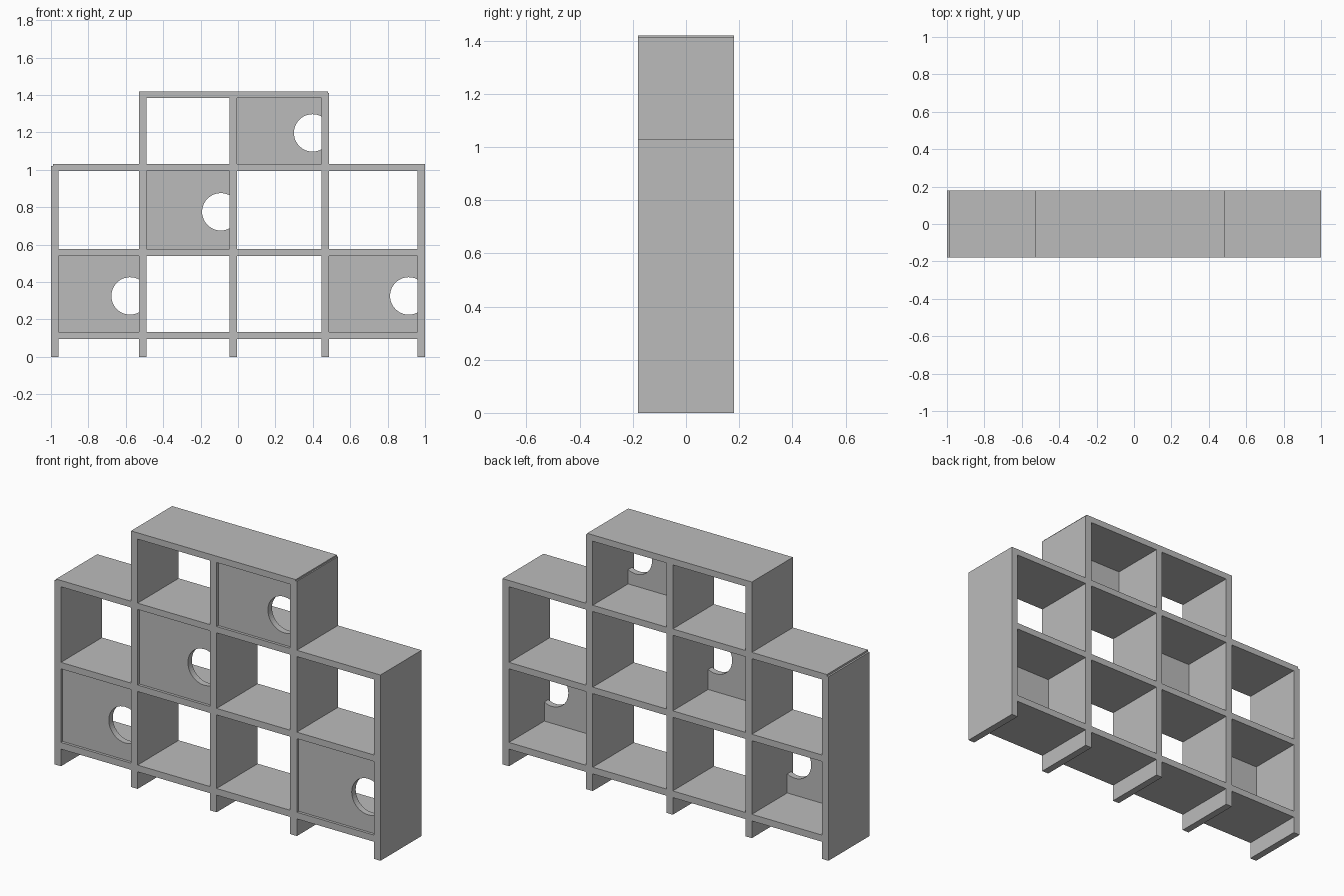
import bpy, bmesh, math

cube = bpy.data.objects.get("Cube")
if cube:
    bpy.data.objects.remove(cube, do_unlink=True)

grey = bpy.data.materials.new("plain_grey")
grey.use_nodes = True
COLOUR = (0.5, 0.5, 0.5, 1)
grey.diffuse_color = COLOUR
grey.node_tree.nodes["Principled BSDF"].inputs["Base Color"].default_value = COLOUR

FRONT, BACK = -0.18, 0.18


def finish(name, bm):
    bmesh.ops.recalc_face_normals(bm, faces=bm.faces)
    mesh = bpy.data.meshes.new(name)
    bm.to_mesh(mesh)
    bm.free()
    mesh.materials.append(grey)
    obj = bpy.data.objects.new(name, mesh)
    bpy.context.collection.objects.link(obj)
    return obj


def panel(name, outline, y0=FRONT, y1=BACK):
    """Extrude an x-z outline from y0 to y1."""
    bm = bmesh.new()
    face = bm.faces.new([bm.verts.new((x, y0, z)) for x, z in outline])
    grown = bmesh.ops.extrude_face_region(bm, geom=[face])["geom"]
    verts = [v for v in grown if isinstance(v, bmesh.types.BMVert)]
    bmesh.ops.translate(bm, verts=verts, vec=(0, y1 - y0, 0))
    return finish(name, bm)


def board(name, x0, x1, z0, z1):
    return panel(name, [(x0, z0), (x1, z0), (x1, z1), (x0, z1)])


# Uprights: (left edge, right edge, top)
uprights = [(-1, -0.96, 0.995), (-0.53, -0.49, 1.385), (-0.045, -0.005, 1.385),
            (0.446, 0.487, 1.385), (0.96, 1, 1.03)]
for i, (x0, x1, top) in enumerate(uprights):
    board(f"upright_{i + 1}", x0, x1, 0, top)

# Shelves fitted between neighbouring uprights
levels = [(0.095, 0.132), (0.54, 0.576), (0.995, 1.03)]
for col in range(4):
    x0, x1 = uprights[col][1], uprights[col + 1][0]
    for row, (z0, z1) in enumerate(levels):
        start = -0.99 if (col, row) == (0, 2) else x0
        board(f"shelf_{row + 1}_{col + 1}", start, x1, z0, z1)

# Top board, and the small lips where the boards stop short of an outer edge
board("top_board", -0.53, 0.48, 1.385, 1.42)
board("lower_lip", -1, -0.99, 0.995, 1.02)
board("upper_lip", 0.48, 0.487, 1.385, 1.412)

# Doors with a round finger cut-out against their right edge: (column, row)
RADIUS, INSET = 0.1, 0.047
reach = math.acos(INSET / RADIUS)
for col, row in [(0, 0), (3, 0), (1, 1), (2, 2)]:
    x0, x1 = uprights[col][1], uprights[col + 1][0]
    z0 = levels[row][1]
    z1 = levels[row + 1][0] if row < 2 else 1.385
    cx, cz = x1 - INSET, (z0 + z1) / 2 - 0.01
    steps = 32
    arc = []
    for i in range(steps + 1):
        a = -reach - (2 * math.pi - 2 * reach) * i / steps
        arc.append((cx + RADIUS * math.cos(a), cz + RADIUS * math.sin(a)))
    outline = [(x0, z0), (x1, z0)] + arc + [(x1, z1), (x0, z1)]
    panel(f"door_{col + 1}", outline, FRONT + 0.015, FRONT + 0.05)
